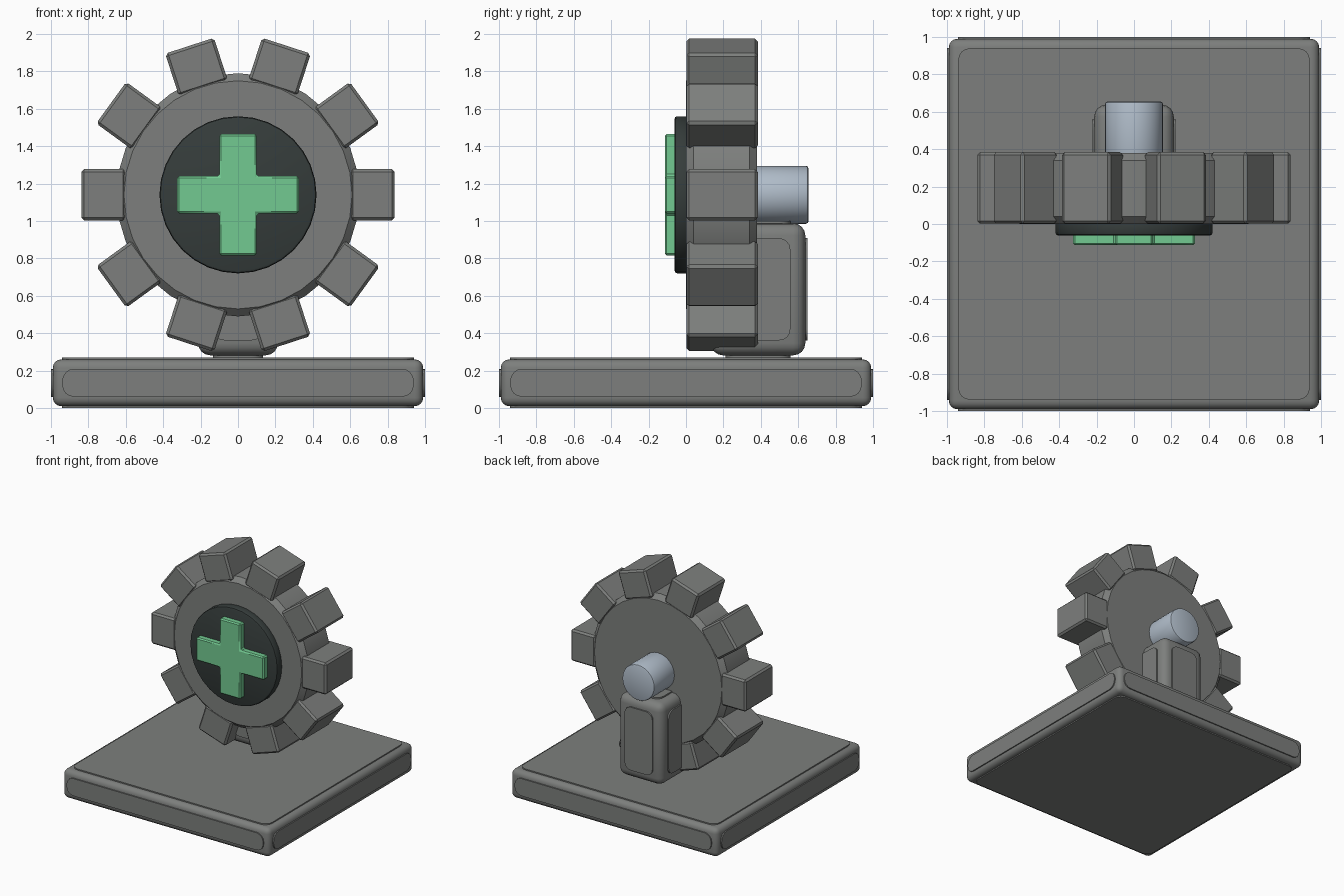
import bpy, bmesh, math
from mathutils import Matrix, Vector

if "Cube" in bpy.data.objects:
    bpy.data.objects.remove(bpy.data.objects["Cube"])


def material(name, rgb):
    m = bpy.data.materials.new(name)
    m.diffuse_color = (*rgb, 1)
    m.use_nodes = True
    m.node_tree.nodes["Principled BSDF"].inputs["Base Color"].default_value = m.diffuse_color
    return m


GREY = material("grey", (0.205, 0.212, 0.205))
DARK = material("dark_grey", (0.036, 0.046, 0.044))
GREEN = material("green", (0.17, 0.59, 0.285))
STEEL = material("steel", (0.43, 0.50, 0.58))
GEAR_Z = 1.14


def finish(name, bm, mat, matrix=Matrix()):
    bmesh.ops.transform(bm, matrix=matrix, verts=bm.verts)
    bmesh.ops.recalc_face_normals(bm, faces=bm.faces)
    mesh = bpy.data.meshes.new(name)
    bm.to_mesh(mesh)
    bm.free()
    mesh.materials.append(mat)
    ob = bpy.data.objects.new(name, mesh)
    bpy.context.collection.objects.link(ob)
    bpy.ops.object.select_all(action='DESELECT')
    ob.select_set(True)
    bpy.context.view_layer.objects.active = ob
    bpy.ops.object.shade_smooth_by_angle(angle=math.radians(35))
    return ob


def box(name, lo, hi, mat, bevel, segments=1, axis=None, matrix=Matrix()):
    """Box from lo to hi; with an axis, only edges along it are rounded."""
    lo, hi = Vector(lo), Vector(hi)
    bm = bmesh.new()
    bmesh.ops.create_cube(bm, size=1)
    for v in bm.verts:
        v.co = Vector([(lo[i] + hi[i]) / 2 + v.co[i] * (hi[i] - lo[i]) for i in range(3)])
    edges = [e for e in bm.edges
             if axis is None or abs(e.verts[0].co[axis] - e.verts[1].co[axis]) > 1e-5]
    bmesh.ops.bevel(bm, geom=edges, offset=bevel, segments=segments,
                    profile=0.5, affect='EDGES', clamp_overlap=True)
    return finish(name, bm, mat, matrix)


def disc(name, radius, y0, y1, mat, bevel, segments=1, sides=32):
    """Cylinder along y around the gear axis with bevelled rims."""
    bm = bmesh.new()
    bmesh.ops.create_cone(bm, cap_ends=True, segments=sides,
                          radius1=radius, radius2=radius, depth=y1 - y0)
    rims = [e for e in bm.edges if abs(e.verts[0].co.z - e.verts[1].co.z) < 1e-5]
    bmesh.ops.bevel(bm, geom=rims, offset=bevel, segments=segments,
                    profile=0.5, affect='EDGES')
    place = Matrix.Translation((0, (y0 + y1) / 2, GEAR_Z)) @ Matrix.Rotation(math.pi / 2, 4, 'X')
    return finish(name, bm, mat, place)


def panelled_block(name, lo, hi, raise_by, inset, bevel, corner):
    """Rounded block with a raised rounded panel on each of its six faces."""
    lo, hi = Vector(lo), Vector(hi)
    r = Vector((raise_by,) * 3)
    blo, bhi = lo + r, hi - r
    box(name, blo, bhi, GREY, bevel, 4)
    for axis in range(3):
        plo = blo + Vector((inset,) * 3)
        phi = bhi - Vector((inset,) * 3)
        plo[axis], phi[axis] = lo[axis], hi[axis]
        box(f"{name}_panels_{'xyz'[axis]}", plo, phi, GREY, corner, 4, axis)


# Base slab and the post behind the gear
panelled_block("base", (-1, -1, 0), (1, 1, 0.27), 0.01, 0.05, 0.045, 0.065)
panelled_block("post", (-0.225, 0.12, 0.27), (0.225, 0.65, 1.0), 0.012, 0.08, 0.065, 0.06)

# Gear wheel and its ten teeth
disc("gear_wheel", 0.65, 0.0, 0.38, GREY, 0.04)
for i in range(10):
    turn = Matrix.Translation((0, 0, GEAR_Z)) @ Matrix.Rotation(i * math.pi / 5, 4, 'Y')
    box(f"gear_tooth_{i + 1}", (0.6, 0.002, -0.137), (0.838, 0.384, 0.137),
        GREY, 0.015, matrix=turn)

# Axle and front hub plate
disc("axle", 0.155, 0.3, 0.655, STEEL, 0.014, 2)
disc("hub_plate", 0.42, -0.062, 0.02, DARK, 0.016, 2)

# Raised plus sign
a, b = 0.1, 0.325
outline = [(a, a), (a, b), (-a, b), (-a, a), (-b, a), (-b, -a),
           (-a, -a), (-a, -b), (a, -b), (a, -a), (b, -a), (b, a)]
bm = bmesh.new()
face = bm.faces.new([bm.verts.new((x, -0.113, z)) for x, z in outline])
ext = bmesh.ops.extrude_face_region(bm, geom=[face], use_keep_orig=True)
bmesh.ops.translate(bm, vec=(0, 0.07, 0),
                    verts=[g for g in ext["geom"] if isinstance(g, bmesh.types.BMVert)])
bmesh.ops.recalc_face_normals(bm, faces=bm.faces)
bmesh.ops.bevel(bm, geom=bm.edges[:], offset=0.01, segments=1, profile=0.5, affect='EDGES')
finish("plus_sign", bm, GREEN, Matrix.Translation((0, 0, GEAR_Z)))
